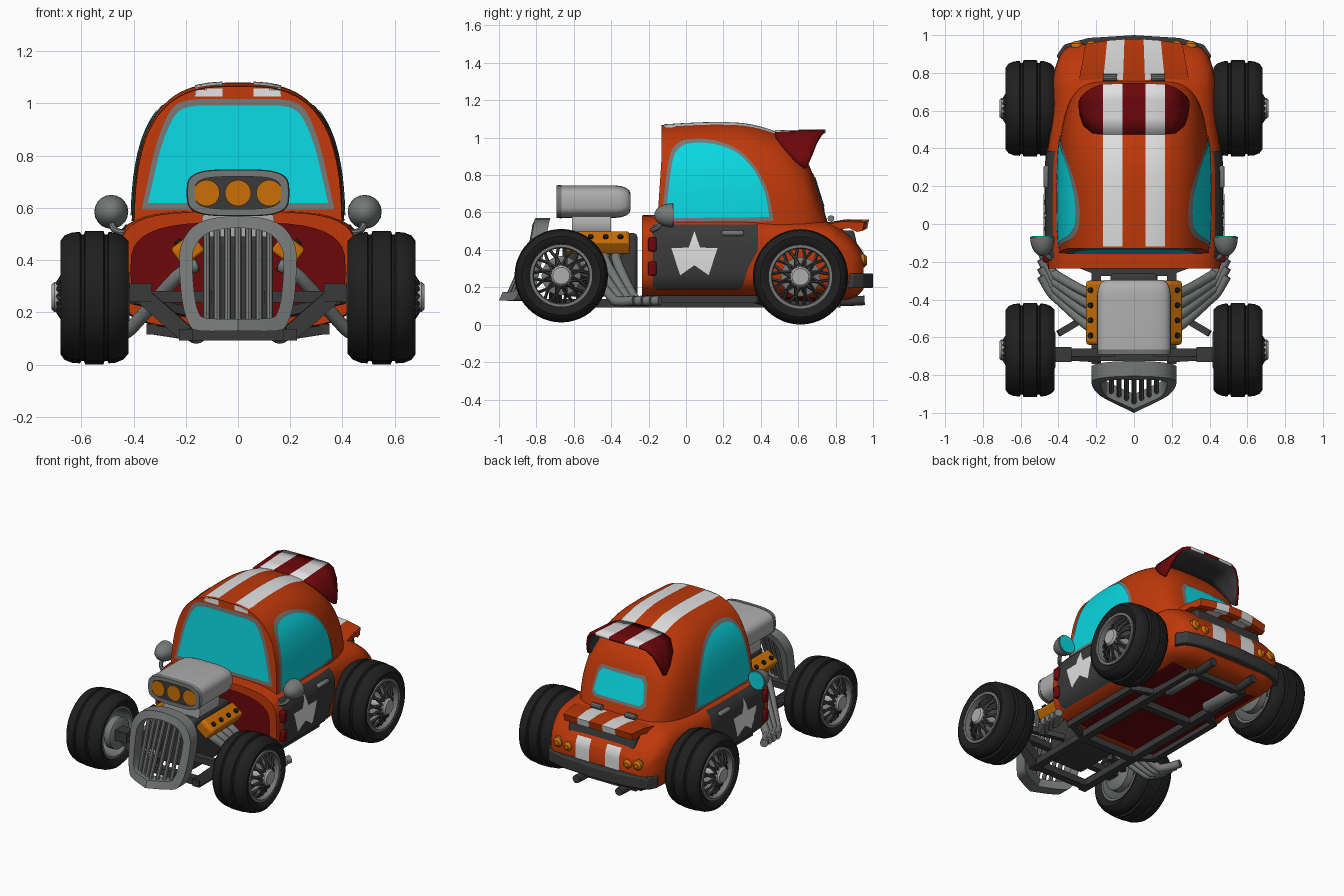
import bpy, bmesh, math
from mathutils import Vector
from mathutils.bvhtree import BVHTree

if "Cube" in bpy.data.objects:
    bpy.data.objects.remove(bpy.data.objects["Cube"])

COL = dict(orange_paint=(.52, .040, .003), white_paint=(.74, .74, .74), cyan_glass=(.003, .68, .75),
           dark_red=(.15, .002, .003), dark_grey=(.042, .042, .042), tyre_black=(.014, .014, .014),
           mid_grey=(.18, .187, .187), light_grey=(.42, .42, .42), amber=(.60, .16, .002))
MAT = {}
for k, c in COL.items():
    MAT[k] = bpy.data.materials.new(k)
    MAT[k].diffuse_color = (*c, 1)

# ---------- helpers: geometry is a (verts, faces) pair ----------
def loft(rings, cap=True, loop=False):
    n, m = len(rings[0]), len(rings)
    v = [Vector(p) for r in rings for p in r]
    f = [(i * n + j, i * n + (j + 1) % n, (i + 1) % m * n + (j + 1) % n, (i + 1) % m * n + j)
         for i in range(m if loop else m - 1) for j in range(n)]
    if cap and not loop:
        f += [tuple(range(n))[::-1], tuple(range((m - 1) * n, m * n))]
    return v, f

def join(*gs):
    v, f = [], []
    for a, b in gs:
        f += [tuple(i + len(v) for i in t) for t in b]
        v += a
    return v, f

def both(*gs):
    v, f = join(*gs)
    return join((v, f), ([Vector((-p.x, p.y, p.z)) for p in v], [t[::-1] for t in f]))

def smooth(pts, k=4):
    out, n = [], len(pts)
    for i in range(n - 1):
        a, b, c, d = (Vector(pts[min(max(j, 0), n - 1)]) for j in (i - 1, i, i + 1, i + 2))
        out += [.5 * (2 * b + (c - a) * t + (2 * a - 5 * b + 4 * c - d) * t * t + (3 * b - a - 3 * c + d) * t ** 3)
                for t in (s / k for s in range(k))]
    return out + [Vector(pts[-1])]

def tube(path, r, n=12, turn=0):
    path, rings = [Vector(p) for p in path], []
    for i, p in enumerate(path):
        q = (path[min(i + 1, len(path) - 1)] - path[max(i - 1, 0)]).to_track_quat('Z', 'Y')
        rad = r[i] if isinstance(r, (list, tuple)) else r
        rings.append([p + q @ Vector((rad * math.cos(turn + 2 * math.pi * j / n),
                                      rad * math.sin(turn + 2 * math.pi * j / n), 0)) for j in range(n)])
    return loft(rings)

def beam(p, q, r):
    return tube([p, q], r, 4, math.pi / 4)

def box(c, s):
    return loft([[(c[0] + a * s[0] / 2, c[1] + b * s[1] / 2, c[2] + h * s[2] / 2)
                  for a, b in ((-1, -1), (1, -1), (1, 1), (-1, 1))] for h in (-1, 1)])

def lathe(prof, cy, cz, n=40, loop=False, k=1):
    return loft([[(x, cy + k * r * math.cos(2 * math.pi * j / n), cz + k * r * math.sin(2 * math.pi * j / n))
                  for j in range(n)] for x, r in prof], True, loop)

def sup(y, cz, w, h, n, count=40, span=2 * math.pi):
    pw = lambda a: math.copysign(abs(a) ** (2 / n), a)
    d = count if span > 4 else count - 1
    return [(w * pw(math.cos(span * j / d)), y, cz + h * pw(math.sin(span * j / d))) for j in range(count)]

def obj(name, g, *mats, rule=None, bevel=0, fix=True):
    me = bpy.data.meshes.new(name)
    me.from_pydata([tuple(p) for p in g[0]], [], g[1])
    for m in mats:
        me.materials.append(MAT[m])
    if fix:
        bm = bmesh.new()
        bm.from_mesh(me)
        bmesh.ops.recalc_face_normals(bm, faces=bm.faces)
        bm.to_mesh(me)
        bm.free()
    if rule:
        for p in me.polygons:
            p.material_index = rule(p.center)
    o = bpy.data.objects.new(name, me)
    bpy.context.collection.objects.link(o)
    if bevel:
        b = o.modifiers.new('bevel', 'BEVEL')
        b.width, b.segments = bevel, 2
    return o

stripe = lambda c: 1 if .06 < abs(c.x) < .165 else 0

# ---------- body shell: cab and lower tub ----------
cab_st = smooth([(-.16, 1.065, .398), (0, 1.075, .402), (.15, 1.08, .403), (.3, 1.075, .402), (.42, 1.05, .395),
                 (.52, 1.01, .38), (.60, .94, .36), (.66, .85, .335), (.71, .70, .30), (.76, .54, .25)])
rings = [sup(y, .45, w, zt - .45, 3, 45, math.pi) for y, zt, w in cab_st]
rings[0] = [(x, y + .04 * (z - .45) / .6, z) for x, y, z in rings[0]]
cab = loft(rings)
tub_st = smooth([Vector(s) for s in ((-.235, .14, .585, .455), (-.1, .14, .59, .467), (.1, .14, .59, .468),
                 (.32, .14, .59, .465), (.45, .14, .58, .45), (.6, .13, .57, .435), (.76, .13, .55, .43),
                 (.85, .13, .5, .41), (.91, .15, .44, .38), (.95, .19, .38, .33))])
tub = loft([sup(y, (a + b) / 2, w, (b - a) / 2, 4) for y, a, b, w in tub_st])
obj('cab', cab, 'orange_paint')
obj('lower_body', tub, 'orange_paint')
BVH = BVHTree.FromPolygons(*join(cab, tub))

# ---------- thin plates wrapped on to the body from one side ----------
VIEW = dict(side=(lambda u, v: (1, u, v), (-1, 0, 0)), front=(lambda u, v: (u, -1.2, v), (0, 1, 0)),
            back=(lambda u, v: (u, 1.3, v), (0, -1, 0)), top=(lambda u, v: (u, v, 1.5), (0, 0, -1)),
            under=(lambda u, v: (u, v, -.5), (0, 0, 1)))

def plate(name, outline, view, off, mat, mirror=False):
    place, d = VIEW[view]
    d = Vector(d)
    bm = bmesh.new()
    bm.faces.new([bm.verts.new(place(*p)) for p in outline])
    bmesh.ops.triangulate(bm, faces=bm.faces[:])
    for ax in range(3):
        if abs(d[ax]) < .5:
            n = Vector([float(i == ax) for i in range(3)])
            for s in range(-34, 45):
                bmesh.ops.bisect_plane(bm, geom=bm.verts[:] + bm.edges[:] + bm.faces[:], plane_co=n * (s * .03 + .001), plane_no=n)
    bm.normal_update()
    if bm.faces[:][0].normal.dot(d) > 0:
        bmesh.ops.reverse_faces(bm, faces=bm.faces[:])
    for v in bm.verts:
        hit, nor, _, _ = BVH.ray_cast(v.co, d)
        if hit:
            v.co = hit - d * off + (nor if nor.dot(d) < 0 else -nor) * off * .5
    bm.verts.index_update()
    g = [v.co.copy() for v in bm.verts], [tuple(v.index for v in f.verts) for f in bm.faces]
    bm.free()
    obj(name, both(g) if mirror else g, mat, fix=False)

def grow(pts, d):
    lo, hi = [min(p[i] for p in pts) for i in (0, 1)], [max(p[i] for p in pts) for i in (0, 1)]
    return [tuple((lo[i] + hi[i]) / 2 + (p[i] - (lo[i] + hi[i]) / 2) * (1 + 2 * d / (hi[i] - lo[i])) for i in (0, 1)) for p in pts]

def sym(half):
    return [tuple(p) for p in half] + [(-p[0], p[1]) for p in reversed(half)]

rect = lambda a, b, c, d: [(a, c), (b, c), (b, d), (a, d)]
side_win = [(-.105, .57)] + [tuple(p) for p in smooth([(-.105, .62), (-.075, .86), (-.04, .94), (.03, .97), (.15, .965),
            (.27, .92), (.36, .83), (.42, .71), (.445, .575)], 3)]
plate('side_window_frames', grow(side_win, .022), 'side', .003, 'mid_grey', True)
plate('side_windows', side_win, 'side', .006, 'cyan_glass', True)
screen = sym([(.345, .618)] + smooth([(.335, .66), (.295, .83), (.25, .94), (.21, .98), (.15, .992)], 3))
plate('windscreen_frame', grow(screen, .024), 'front', .003, 'mid_grey')
plate('windscreen', screen, 'front', .006, 'cyan_glass')
rear_win = sym([(.16, .63), (.185, .65), (.17, .76), (.145, .79)])
plate('rear_window_frame', grow(rear_win, .02), 'back', .003, 'mid_grey')
plate('rear_window', rear_win, 'back', .006, 'cyan_glass')
plate('firewall_panel', [(p[0], p[2]) for p in sup(0, .36, .412, .185, 3.2)], 'front', .004, 'dark_red')
plate('floor_panel', rect(-.33, .33, -.18, .78), 'under', .004, 'dark_red')
door = [(-.18, .21), (-.16, .19), (.28, .19), (.305, .21), (.33, .3), (.385, .40), (.385, .535), (-.18, .535)]
plate('doors', door, 'side', .004, 'dark_grey', True)
star = [(.045 + r * math.sin(i * math.pi / 5), .37 + r * math.cos(i * math.pi / 5))
        for i in range(10) for r in ((.13, .052)[i % 2],)]
plate('door_stars', star, 'side', .007, 'white_paint', True)
plate('roof_stripes', rect(.06, .165, -.118, .5), 'top', .003, 'white_paint', True)
plate('roof_edge_stripes', rect(.06, .165, 1.026, 1.058), 'front', .003, 'white_paint', True)
plate('rear_stripes', rect(.06, .165, .22, .42), 'back', .004, 'white_paint', True)

# ---------- side fittings ----------
obj('door_handles', both(box((.465, .25, .49), (.03, .12, .03))), 'mid_grey', bevel=.012)
obj('door_hinges', both(*[box((.465, -.18, z), (.04, .045, .075)) for z in (.43, .3)]), 'dark_red', bevel=.01)
ang = [i * math.pi / 14 for i in range(8)]
obj('mirror_shells', both(tube([(.485, -.07 - .1 * math.sin(a), .585) for a in ang],
                               [.064 * math.cos(a) + .001 for a in ang], 20)), 'mid_grey')
obj('mirror_glass', both(tube([(.485, -.071, .585), (.485, -.064, .585)], .058, 20)), 'cyan_glass')
obj('mirror_stalks', both(tube(smooth([(.40, -.16, .52), (.44, -.18, .505), (.475, -.15, .52), (.485, -.12, .56)]), .013, 8)), 'mid_grey')

# ---------- roof visor: upper edge sits on the cab, rear edge floats ----------
A = [(0, .475, 1.04), (.06, .475, 1.04), (.165, .475, 1.03), (.22, .48, 1.01), (.268, .52, .95), (.288, .58, .88), (.295, .63, .84)]
B = [(0, .745, 1.045), (.06, .745, 1.045), (.165, .74, 1.045), (.215, .725, 1.03), (.255, .70, .98), (.28, .675, .91), (.295, .645, .84)]
full = lambda e: [(-x, y, z) for x, y, z in e[:0:-1]] + e
rows = [[Vector(a).lerp(Vector(b), t) for a, b in zip(full(A), full(B))] for t in (0, .33, .67, 1)]
n = len(rows[0])
vis = obj('roof_visor', ([p for r in rows for p in r], [(i * n + j, i * n + j + 1, (i + 1) * n + j + 1, (i + 1) * n + j)
          for i in range(3) for j in range(n - 1)]), 'dark_red', 'white_paint', 'dark_grey', 'dark_grey', rule=stripe, fix=False)
sol = vis.modifiers.new('thickness', 'SOLIDIFY')
sol.thickness, sol.offset, sol.material_offset = .02, -1, 2

# ---------- tail ----------
prof = [(.74, .545), (.86, .565), (.98, .562), (.97, .515), (.94, .51), (.9, .53), (.75, .51)]
lip = loft([[(x * (1 - .6 * (y - .74)), y - .3 * x * x, z - .15 * x * x) for y, z in prof] for x in (-.30, -.166, -.059, .059, .166, .30)])
obj('tail_lip', lip, 'orange_paint', 'white_paint', rule=stripe)
obj('tail_lip_hinges', both(tube([(.09, .775, .568), (.165, .775, .568)], .018, 10)), 'mid_grey')
obj('tail_vent', loft([[(x, .80, z), (x, .955 - a - .6 * x * x, z), (-x, .955 - a - .6 * x * x, z), (-x, .80, z)]
                       for x, z, a in ((.25, .415, 0), (.25, .505, .02))]), 'dark_grey', bevel=.012)
lamps = [(.30, .345, .038), (.225, .335, .034)]
obj('tail_lamp_rings', both(*[tube([(x, .88, z), (x, .94, z)], r, 20) for x, z, r in lamps]), 'mid_grey')
obj('tail_lamps', both(*[tube([(x, .94, z), (x, .955, z), (x, .968, z)], [r * .9, r * .82, r * .45], 20) for x, z, r in lamps]), 'amber')
edge = [(.41, .89), (.37, .95), (.24, .985), (0, 1.0)]
plan = edge + [(-x, y) for x, y in edge[-2::-1]]
obj('rear_bumper', loft([[(x, y, .195), (x, y, .275), (x * .93, y - .05, .275), (x * .93, y - .05, .195)] for x, y in plan]), 'dark_grey', bevel=.008)
obj('tail_pipes', both(tube(smooth([(.16, .55, .125), (.16, .75, .125), (.16, .86, .125), (.16, .955, .13)]), .026, 14)), 'dark_grey')
obj('silencers', both(tube([(.16, .5, .125), (.16, .53, .125), (.16, .77, .125), (.16, .8, .125)], [.03, .045, .045, .03], 16)), 'mid_grey')

# ---------- chassis ----------
obj('chassis_frame', both(box((.2, .03, .115), (.05, 1.54, .045)), box((.33, .08, .135), (.04, .6, .04)),
    *[box((.1, y, .115), (.2, .05, .045)) for y in (-.7, -.25, .3, .8)],
    beam((.2, -.25, .115), (.33, -.2, .135), .025), beam((.2, .45, .115), (.33, .37, .135), .025)), 'dark_grey')
obj('front_suspension', both(beam((.37, -.69, .27), (.2, -.7, .12), .045), box((.375, -.69, .275), (.09, .08, .07)),
    beam((.4, -.58, .25), (.18, -.45, .2), .025), beam((.1, -.68, .26), (.43, -.68, .26), .03)), 'dark_grey')
obj('rear_axle', tube([(-.44, .612, .256), (.44, .612, .256)], .04, 14), 'dark_grey')

# ---------- wheels ----------
TYRE = [(.45, .165), (.428, .19), (.42, .215), (.44, .237), (.47, .249), (.495, .251), (.50, .241), (.51, .241),
        (.515, .255), (.585, .255), (.59, .241), (.60, .241), (.605, .251), (.635, .249), (.665, .237), (.68, .215),
        (.675, .19), (.655, .165)]
for nm, cy, cz, k in (('front', -.667, .262, .98), ('rear', .612, .256, 1)):
    at = lambda x, r, a: (x, cy + k * r * math.cos(a), cz + k * r * math.sin(a))
    obj(nm + '_tyres', both(lathe(TYRE, cy, cz, 48, True, k)), 'tyre_black')
    obj(nm + '_rims', both(lathe([(.44, .172), (.44, .157), (.65, .15), (.672, .155), (.672, .172)], cy, cz, 48, True, k)), 'mid_grey')
    spokes = [tube([at(.69, .05, a), at(.66, .10, a + s * .26), at(.63, .153, a + s * .42)], .009, 5)
              for a in (i * math.pi / 6 for i in range(12)) for s in (-1, 1)]
    obj(nm + '_spokes', both(*spokes), 'dark_grey')
    obj(nm + '_hubs', both(lathe([(.42, .035), (.66, .035), (.68, .055), (.702, .055), (.713, .045)], cy, cz, 20)), 'light_grey')
    obj(nm + '_brake_drums', both(lathe([(.415, .09), (.425, .105), (.47, .105), (.475, .09)], cy, cz, 28)), 'mid_grey')

# ---------- engine ----------
obj('engine_block', box((0, -.46, .32), (.25, .40, .34)), 'dark_grey', bevel=.02)
obj('blower_neck', loft([sup(y, .535, .14, .06, 4, 24) for y in (-.61, -.4)]), 'light_grey')
obj('blower_scoop', loft([sup(y, .658, .195 - .087 * (1 - s), .087 * s, 3.6) for y, s in
    ((-.68, 1), (-.38, 1), (-.345, .95), (-.32, .85), (-.303, .7), (-.296, .5))]), 'light_grey')
obj('scoop_rim', loft([sup(y, .658, w, h, 3.6) for y, w, h in ((-.665, .197, .09), (-.692, .193, .087),
    (-.692, .165, .062), (-.665, .165, .062))], loop=True), 'mid_grey')
obj('scoop_mouth', loft([sup(y, .658, .17, .066, 3.6) for y in (-.684, -.67)]), 'dark_grey')
obj('scoop_intakes', join(*[tube([(x, -.69, .657), (x, -.67, .657)], .05, 24) for x in (-.12, 0, .12)]), 'amber')
up, out = Vector((.6, 0, .8)), Vector((.8, 0, -.6))
base = Vector((.185, -.47, .43))
cover = loft([[base + out * a * s + up * h + Vector((0, b * s, 0)) for a, b in ((-.052, -.17), (.052, -.17), (.052, .17), (-.052, .17))]
              for h, s in ((-.03, 1), (.04, 1), (.055, .93))])
obj('valve_covers', both(cover), 'amber', bevel=.016)
bolts = [tube([base + up * h + out * .012 + Vector((0, y, 0)) for h in (.05, .066)], .015, 10) for y in (-.12, -.04, .04, .12)]
obj('valve_cover_bolts', both(*bolts), 'tyre_black')
obj('exhaust_headers', both(*[tube(smooth([(.16, -.36 - .065 * i, .38), (.23, -.37 - .06 * i, .34), (.40, -.28 - .04 * i, .15),
    (.44, -.24 - .04 * i, .125), (.49, -.14 - .045 * i, .13)]), .026, 12) for i in range(4)]), 'mid_grey')

# ---------- radiator grille: arch ring with a prow that juts out at the bottom ----------
yf = lambda x, z: -.805 - (.57 - z) / .44 * (.085 + .11 * (1 - min(1, abs(x) / .225)))
outer = [(0, .13), (.15, .13), (.19, .16), (.215, .25), (.225, .4), (.213, .47), (.17, .53), (.1, .56), (0, .57)]
inner = [(0, .175), (.12, .178), (.15, .2), (.167, .27), (.175, .4), (.165, .45), (.13, .495), (.08, .515), (0, .525)]
half = list(zip(smooth(outer, 3), smooth(inner, 3)))
loop = half + [(Vector((-a.x, a.y)), Vector((-b.x, b.y))) for a, b in half[-2:0:-1]]
ring = [[(p.x, yf(p.x, p.y) + d, p.y) for p, d in ((a, 0), (a, .08), (b, .08), (b, 0))] for a, b in loop]
obj('grille_surround', loft(ring, loop=True), 'mid_grey')
obj('grille_bars', join(*[tube([(x, yf(x, .165) + .04, .165), (x, yf(x, .52) + .04, .52 - 1.2 * x * x)], .0135, 8)
    for x in (i * .04 for i in range(-3, 4))]), 'mid_grey')

# ---------- shading ----------
bpy.ops.object.select_all(action='SELECT')
bpy.context.view_layer.objects.active = bpy.data.objects['cab']
bpy.ops.object.shade_smooth_by_angle(angle=math.radians(35))

for m in bpy.data.materials:
    if m.users and not m.is_grease_pencil:
        m.use_nodes = True
        m.node_tree.nodes["Principled BSDF"].inputs["Base Color"].default_value = m.diffuse_color
